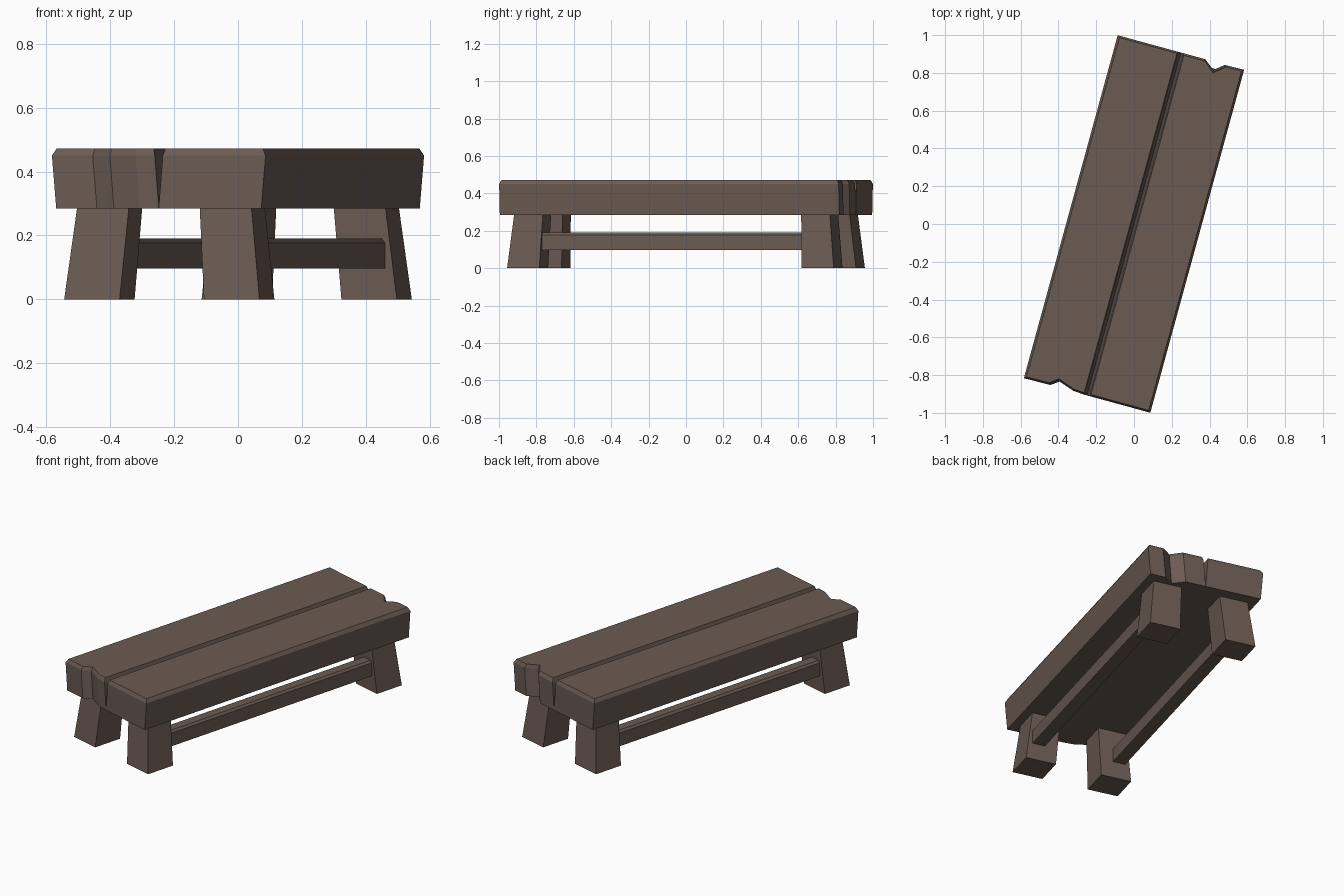
import bpy
import bmesh
from math import radians

cube = bpy.data.objects.get("Cube")
if cube:
    bpy.data.objects.remove(cube, do_unlink=True)

wood = bpy.data.materials.new("dark_brown_wood")
wood.use_nodes = True
color = (0.145, 0.104, 0.085, 1)
wood.diffuse_color = color
wood.node_tree.nodes["Principled BSDF"].inputs["Base Color"].default_value = color

TURN = radians(-15.3)   # the whole bench stands at an angle
SEAT_LOW, SEAT_EDGE, SEAT_TOP = 0.285, 0.45, 0.472


def loft(name, rings):
    """Solid skinned through rings of matching points, from bottom to top."""
    bm = bmesh.new()
    loops = [[bm.verts.new(p) for p in ring] for ring in rings]
    for low, high in zip(loops, loops[1:]):
        for i in range(len(low)):
            j = (i + 1) % len(low)
            bm.faces.new((low[i], low[j], high[j], high[i]))
    bm.faces.new(loops[0])
    bm.faces.new(loops[-1])
    bmesh.ops.recalc_face_normals(bm, faces=bm.faces)
    mesh = bpy.data.meshes.new(name)
    bm.to_mesh(mesh)
    bm.free()
    mesh.materials.append(wood)
    obj = bpy.data.objects.new(name, mesh)
    obj.rotation_euler.z = TURN
    bpy.context.collection.objects.link(obj)
    return obj


def rect(u0, u1, v0, v1, z, su=1, sv=1):
    return [(su * u, sv * v, z) for u, v in ((u0, v0), (u1, v0), (u1, v1), (u0, v1))]


# Seat planks: tapered sides, chamfered top rim, one chipped end each
HALF_WIDTH, HALF_LENGTH = 0.347, 0.941


def plank(name, side, chip):
    outline = [(0, -HALF_LENGTH), (HALF_WIDTH, -HALF_LENGTH), (HALF_WIDTH, HALF_LENGTH)]
    outline += chip + [(0, HALF_LENGTH)]
    rings = []
    for z, inner, outer, inset in ((SEAT_LOW, 0, 0.333, 0),
                                   (SEAT_EDGE, 0.013, HALF_WIDTH, 0),
                                   (SEAT_TOP, 0.019, 0.335, 0.01)):
        ring = []
        for u, v in outline:
            across = inner + (outer - inner) * u / HALF_WIDTH
            along = v - inset if v > 0 else v + inset
            ring.append((side * across, side * along, z))
        rings.append(ring)
    loft(name, rings)


plank("left_seat_plank", 1, [(0.251, 0.939), (0.191, 0.892), (0.126, 0.941)])
plank("right_seat_plank", -1, [(0.21, 0.939), (0.162, 0.905), (0.065, 0.937)])

# Splayed legs and the stretchers that join them lengthwise
for su, side in ((1, "left"), (-1, "right")):
    for sv, end in ((-1, "front"), (1, "back")):
        loft(f"{end}_{side}_leg", [
            rect(0.137, 0.317, 0.727, 0.905, 0, su, sv),
            rect(0.115, 0.283, 0.716, 0.875, SEAT_LOW + 0.004, su, sv)])
    loft(f"{side}_stretcher", [
        rect(0.205, 0.28, -0.76, 0.76, 0.097, su),
        rect(0.205, 0.28, -0.76, 0.76, 0.177, su),
        rect(0.215, 0.27, -0.76, 0.76, 0.19, su)])
